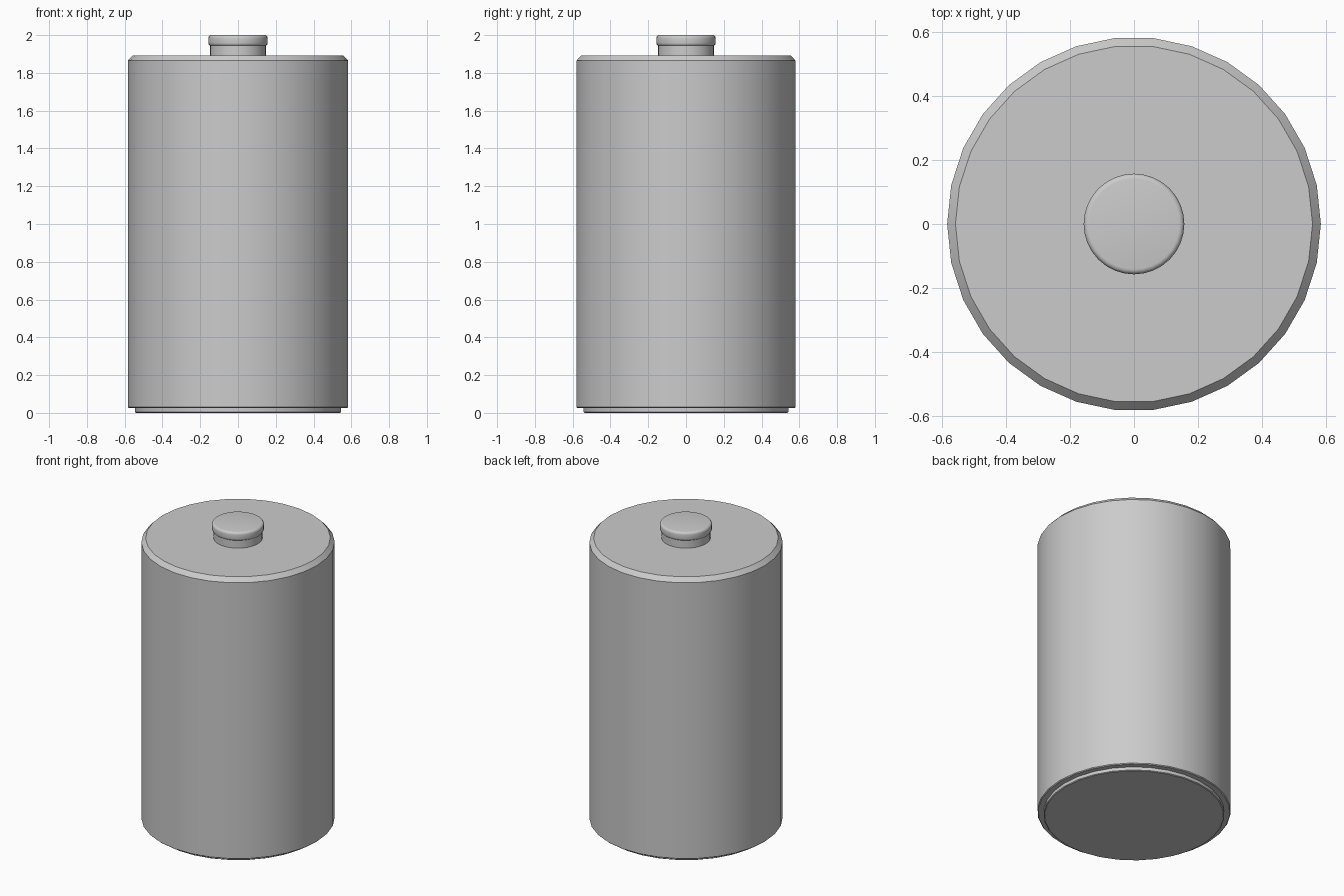
import bpy, bmesh
from math import cos, sin, pi, radians

if "Cube" in bpy.data.objects:
    bpy.data.objects.remove(bpy.data.objects["Cube"])


def lathe(name, profile, sides):
    """Closed solid of revolution from (radius, z) points, bottom to top."""
    bm = bmesh.new()
    rings = [[bm.verts.new((r * cos(2 * pi * i / sides), r * sin(2 * pi * i / sides), z))
              for i in range(sides)] for r, z in profile]
    for a, b in zip(rings, rings[1:]):
        for i in range(sides):
            j = (i + 1) % sides
            bm.faces.new((a[i], a[j], b[j], b[i]))
    bm.faces.new(rings[0][::-1])
    bm.faces.new(rings[-1])
    mesh = bpy.data.meshes.new(name)
    bm.to_mesh(mesh)
    bm.free()
    obj = bpy.data.objects.new(name, mesh)
    bpy.context.collection.objects.link(obj)
    bpy.context.view_layer.objects.active = obj
    obj.select_set(True)
    bpy.ops.object.shade_smooth_by_angle(angle=radians(30))
    obj.select_set(False)
    return obj


def rounded(r, z0, z1, bevel, steps=4):
    """Side profile of a disc with rounded rims."""
    arc = [k * pi / 2 / steps for k in range(steps + 1)]
    low = [(r - bevel + bevel * sin(t), z0 + bevel - bevel * cos(t)) for t in arc]
    high = [(r - bevel + bevel * cos(t), z1 - bevel + bevel * sin(t)) for t in arc]
    return low + high


# Main can with chamfered top rim and stepped base
lathe("battery_body", [(0.555, 0.025), (0.578, 0.025), (0.583, 0.03),
                       (0.583, 1.865), (0.557, 1.893)], 30)
# Negative contact plate
lathe("base_plate", [(0.54, 0.0), (0.545, 0.004), (0.545, 0.03)], 30)
# Positive contact: neck and rounded button
lathe("terminal_neck", [(0.148, 1.88), (0.148, 1.95)], 32)
lathe("terminal_button", rounded(0.157, 1.942, 2.0, 0.016), 32)
